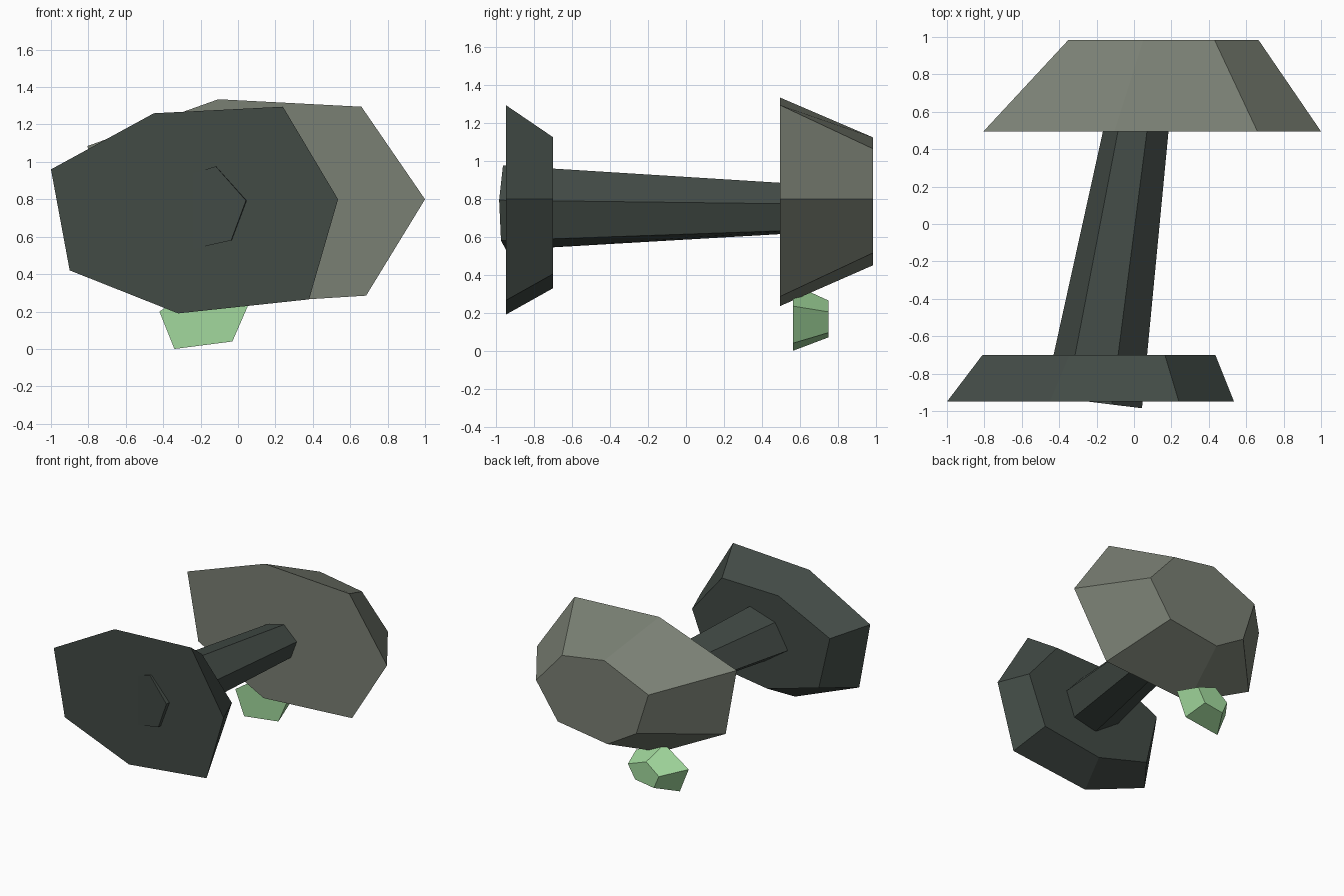
import bpy
import bmesh

cube = bpy.data.objects.get("Cube")
if cube:
    bpy.data.objects.remove(cube, do_unlink=True)


def make_material(name, rgb):
    mat = bpy.data.materials.new(name)
    mat.use_nodes = True
    mat.diffuse_color = (*rgb, 1)
    mat.node_tree.nodes["Principled BSDF"].inputs["Base Color"].default_value = (*rgb, 1)
    return mat


def loft(name, front, back, mat):
    """Closed faceted solid between two matching rings of (x, y, z) points."""
    bm = bmesh.new()
    a = [bm.verts.new(p) for p in front]
    b = [bm.verts.new(p) for p in back]
    count = len(a)
    bm.faces.new(a)
    bm.faces.new(b)
    for i in range(count):
        j = (i + 1) % count
        bm.faces.new((a[i], a[j], b[j], b[i]))
    bmesh.ops.recalc_face_normals(bm, faces=bm.faces)
    mesh = bpy.data.meshes.new(name)
    bm.to_mesh(mesh)
    bm.free()
    mesh.materials.append(mat)
    obj = bpy.data.objects.new(name, mesh)
    bpy.context.collection.objects.link(obj)
    return obj


def ring(y, outline):
    return [(x, y, z) for x, z in outline]


dark = make_material("dark grey green", (0.054, 0.069, 0.06))
stone = make_material("warm grey", (0.195, 0.216, 0.174))
green = make_material("pale green", (0.361, 0.694, 0.337))

# Front block: wide seven-sided face, tapering backwards
front_outline = [(0.535, 0.8), (0.24, 1.295), (-0.45, 1.26), (-1, 0.96),
                 (-0.9, 0.42), (-0.32, 0.19), (0.38, 0.265)]
front_inner = [(0.435, 0.8), (0.165, 1.125), (-0.345, 1.115), (-0.81, 0.89),
               (-0.71, 0.46), (-0.245, 0.33), (0.28, 0.405)]
loft("front_block", ring(-0.95, front_outline), ring(-0.7, front_inner), dark)

# Rear block: seven-sided, tapering more strongly backwards
rear_outline = [(1, 0.8), (0.66, 1.295), (-0.105, 1.335), (-0.805, 1.085),
                (-0.705, 0.54), (-0.115, 0.235), (0.685, 0.285)]
rear_inner = [(0.665, 0.8), (0.43, 1.065), (0.05, 1.125), (-0.35, 0.95),
              (-0.24, 0.605), (0.02, 0.45), (0.47, 0.515)]
loft("rear_block", ring(0.495, rear_outline), ring(0.985, rear_inner), stone)

# Connecting rod: six-sided, slanted and narrowing, with square-cut ends
rod_wide = ring(-0.7, [(0.07, 0.79), (-0.085, 0.96), (-0.315, 0.89),
                       (-0.43, 0.69), (-0.215, 0.545), (-0.005, 0.59)])
rod_slim = ring(0.5, [(0.185, 0.775), (0.07, 0.885), (-0.085, 0.845),
                      (-0.165, 0.71), (-0.015, 0.615), (0.132, 0.632)])


def cut_rod(y_mid, slope):
    points = []
    for (x0, y0, z0), (x1, y1, z1) in zip(rod_wide, rod_slim):
        y = y_mid - slope * x0
        t = (y - y0) / (y1 - y0)
        points.append((x0 + t * (x1 - x0), y, z0 + t * (z1 - z0)))
    return points


loft("connecting_rod", cut_rod(-0.976, 0.13), cut_rod(0.6, 0.1), dark)

# Small five-sided gem under the rear block
gem_outline = [(0.055, 0.235), (-0.2, 0.35), (-0.42, 0.2), (-0.34, 0), (-0.03, 0.04)]
gem_inner = [(0, 0.205), (-0.165, 0.265), (-0.28, 0.175), (-0.235, 0.07), (-0.065, 0.095)]
loft("gem", ring(0.565, gem_outline), ring(0.75, gem_inner), green)
